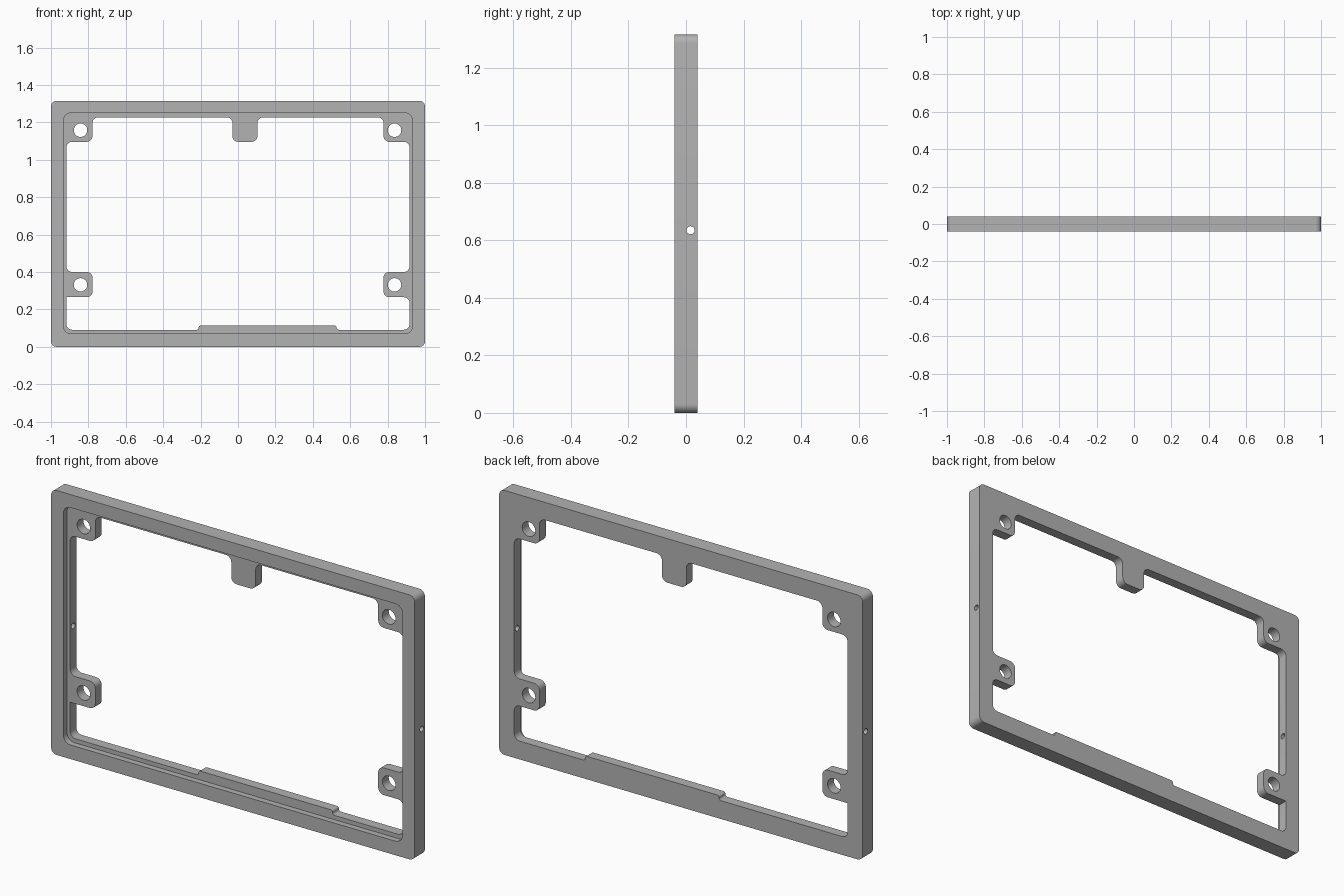
import bpy, bmesh, math
from mathutils import Vector

if "Cube" in bpy.data.objects:
    bpy.data.objects.remove(bpy.data.objects["Cube"])

HALF = 0.04            # half the frame thickness
LEDGE = -0.01          # depth of the front recess floor
HEIGHT = 1.315
R = 0.03               # common corner radius

grey = bpy.data.materials.new("plain_grey")
grey.use_nodes = True
colour = (0.45, 0.45, 0.45, 1)
grey.diffuse_color = colour
grey.node_tree.nodes["Principled BSDF"].inputs["Base Color"].default_value = colour


def rounded(corners, steps=8):
    """Outline from (x, z, radius) corners, each rounded by a tangent arc."""
    out = []
    n = len(corners)
    for i, (x, z, r) in enumerate(corners):
        p = Vector((x, z))
        if r == 0:
            out.append(p)
            continue
        a = (Vector(corners[i - 1][:2]) - p).normalized()
        b = (Vector(corners[(i + 1) % n][:2]) - p).normalized()
        centre = p + (a + b) * r
        for k in range(steps + 1):
            t = k / steps * math.pi / 2
            out.append(centre - b * r * math.cos(t) - a * r * math.sin(t))
    return out


def box_outline(x, z0, z1, r):
    return rounded([(-x, z0, r), (x, z0, r), (x, z1, r), (-x, z1, r)])


def prism(name, outline, y0, y1):
    """Extrude an x-z outline from y0 to y1."""
    bm = bmesh.new()
    face = bm.faces.new([bm.verts.new((p.x, y0, p.y)) for p in outline])
    ext = bmesh.ops.extrude_face_region(bm, geom=[face])
    verts = [v for v in ext["geom"] if isinstance(v, bmesh.types.BMVert)]
    bmesh.ops.translate(bm, verts=verts, vec=(0, y1 - y0, 0))
    bmesh.ops.recalc_face_normals(bm, faces=bm.faces)
    mesh = bpy.data.meshes.new(name)
    bm.to_mesh(mesh)
    bm.free()
    mesh.materials.append(grey)
    obj = bpy.data.objects.new(name, mesh)
    bpy.context.collection.objects.link(obj)
    return obj


def cylinder(name, r, length, location, rotation, sides):
    bpy.ops.mesh.primitive_cylinder_add(vertices=sides, radius=r, depth=length,
                                        location=location, rotation=rotation)
    obj = bpy.context.object
    obj.name = name
    obj.data.materials.append(grey)
    return obj


# Outer body
frame = prism("frame", box_outline(1, 0, HEIGHT, R), -HALF, HALF)

# Shallow front recess
cutters = [prism("recess_cutter", box_outline(0.933, 0.07, 1.25, 0.04), -0.1, LEDGE)]

# Opening, leaving four screw tabs, a top tab and a raised bottom lip
side, tab, floor, top, low = 0.917, 0.778, 0.091, 1.227, 1.096
lip, r = 0.114, 0.011
opening = [
    (-side, floor, R), (-0.21, floor, r), (-0.21, lip, r),
    (0.527, lip, r), (0.527, floor, r), (side, floor, R),
    (side, 0.265, R), (tab, 0.265, R), (tab, 0.40, R), (side, 0.40, R),
    (side, low, R), (tab, low, R), (tab, top, R),
    (0.104, top, R), (0.104, low, R), (-0.03, low, R), (-0.03, top, R),
    (-tab, top, R), (-tab, low, R), (-side, low, R),
    (-side, 0.40, R), (-tab, 0.40, R), (-tab, 0.265, R), (-side, 0.265, 0),
]
cutters.append(prism("opening_cutter", rounded(opening), -0.2, 0.2))

# Screw holes through the tabs
for x in (-0.842, 0.837):
    for z in (0.331, 1.158):
        cutters.append(cylinder("screw_hole_cutter", 0.036, 0.5, (x, 0, z),
                                (math.pi / 2, 0, 0), 32))

# Small pin holes through both side walls
for x in (-1, 1):
    cutters.append(cylinder("pin_hole_cutter", 0.014, 0.4, (x, 0.016, 0.635),
                            (0, math.pi / 2, 0), 20))

# Cut everything out, then drop the cutters
for cutter in cutters:
    cutter.hide_render = True
    mod = frame.modifiers.new(cutter.name, "BOOLEAN")
    mod.operation = "DIFFERENCE"
    mod.solver = "EXACT"
    mod.object = cutter
bpy.context.view_layer.update()
result = bpy.data.meshes.new_from_object(
    frame.evaluated_get(bpy.context.evaluated_depsgraph_get()))
frame.modifiers.clear()
frame.data = result
for cutter in cutters:
    bpy.data.objects.remove(cutter)

# Smooth rounded corners, crisp edges
bpy.ops.object.select_all(action="DESELECT")
frame.select_set(True)
bpy.context.view_layer.objects.active = frame
bpy.ops.object.shade_smooth_by_angle(angle=math.radians(30))
